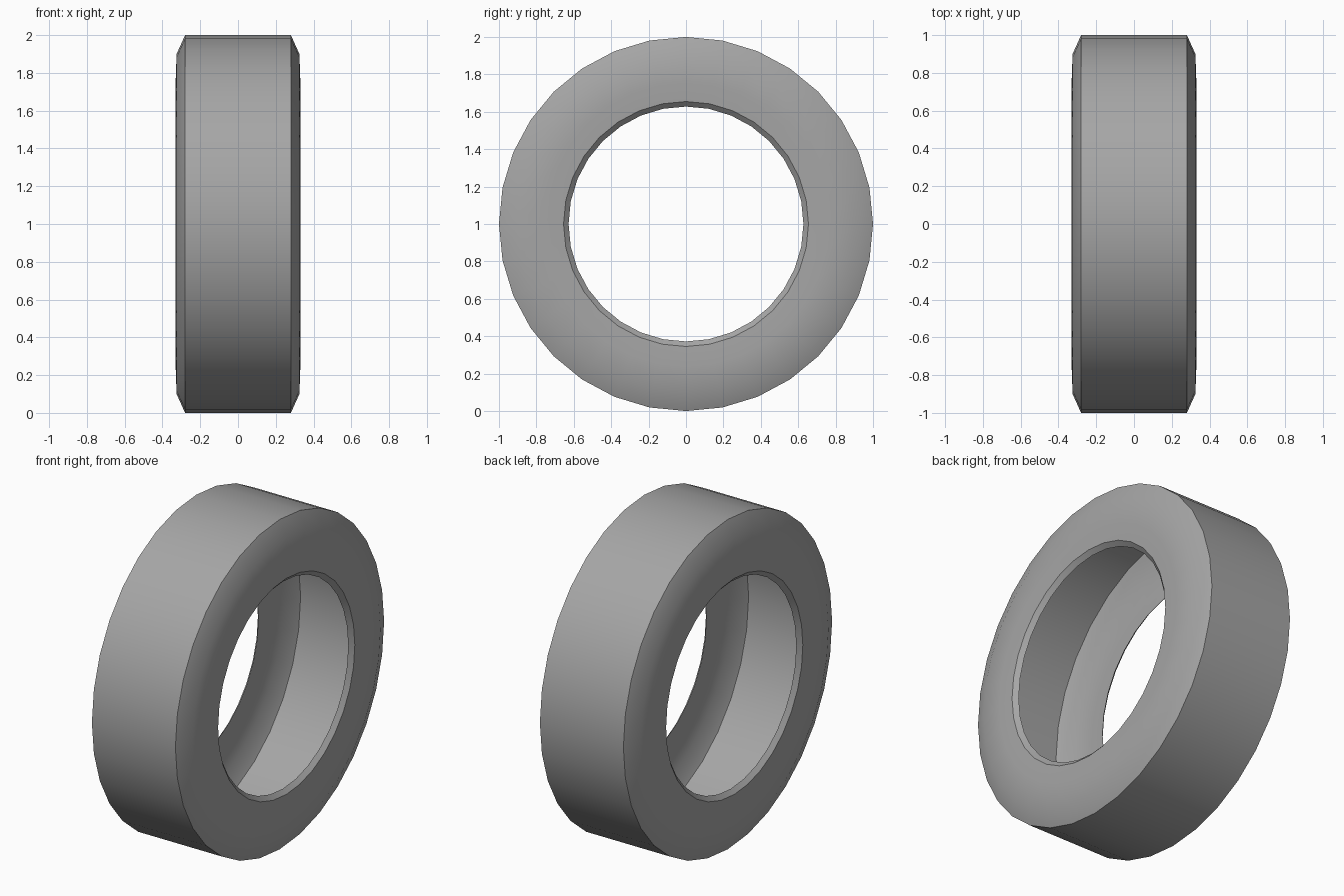
import bpy, bmesh, math

if "Cube" in bpy.data.objects:
    bpy.data.objects.remove(bpy.data.objects["Cube"])

SEGMENTS = 32

# Half of the tyre section as (x, radius), from the tread edge to the bead lip
half = [(0.28, 1.0), (0.325, 0.90), (0.33, 0.76), (0.325, 0.655), (0.30, 0.628)]
section = [(-x, r) for x, r in reversed(half)] + half

rubber = bpy.data.materials.new("grey rubber")
rubber.diffuse_color = (0.38, 0.38, 0.38, 1.0)
rubber.use_nodes = True
rubber.node_tree.nodes["Principled BSDF"].inputs["Base Color"].default_value = rubber.diffuse_color

# Hollow tyre carcass: the open section swept around the axle
bm = bmesh.new()
rings = []
for i in range(SEGMENTS):
    a = 2 * math.pi * i / SEGMENTS
    rings.append([bm.verts.new((x, r * math.sin(a), 1 + r * math.cos(a)))
                  for x, r in section])
for i in range(SEGMENTS):
    a, b = rings[i], rings[(i + 1) % SEGMENTS]
    for j in range(len(section) - 1):
        bm.faces.new((a[j], a[j + 1], b[j + 1], b[j]))
bm.normal_update()

# Make the tread face outward
tread = max(bm.faces, key=lambda f: f.calc_center_median().z)
if tread.normal.z < 0:
    bmesh.ops.reverse_faces(bm, faces=bm.faces[:])

mesh = bpy.data.meshes.new("tyre")
bm.to_mesh(mesh)
bm.free()
mesh.materials.append(rubber)
tyre = bpy.data.objects.new("tyre", mesh)
bpy.context.collection.objects.link(tyre)

# Smooth sidewalls with a crisp tread shoulder
bpy.context.view_layer.objects.active = tyre
tyre.select_set(True)
bpy.ops.object.shade_smooth_by_angle(angle=math.radians(40))
